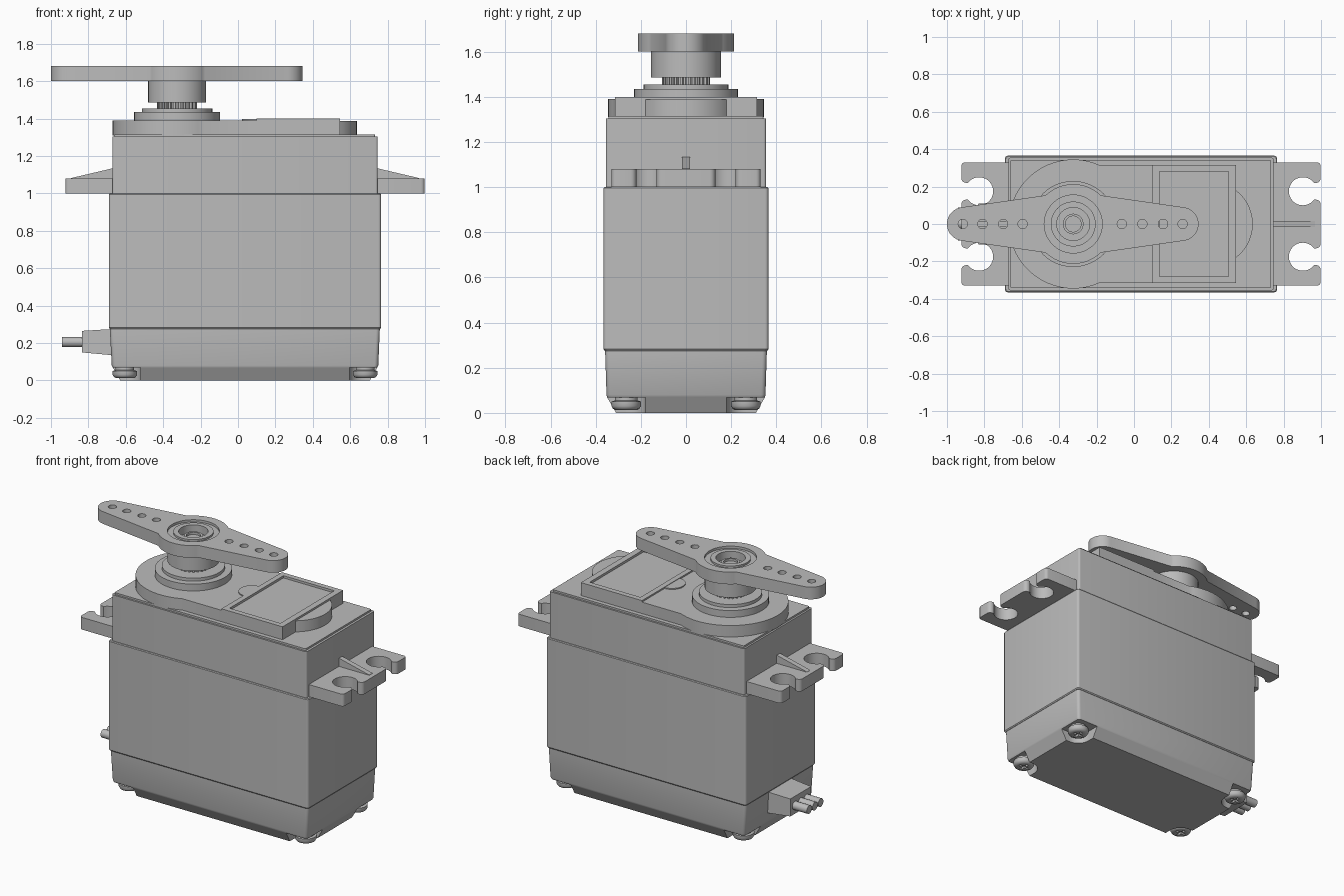
import bpy, bmesh, math

if "Cube" in bpy.data.objects:
    bpy.data.objects.remove(bpy.data.objects["Cube"], do_unlink=True)

grey = bpy.data.materials.new("plain grey")
grey.use_nodes = True
COLOUR = (0.5, 0.5, 0.5, 1)
grey.diffuse_color = COLOUR
grey.node_tree.nodes["Principled BSDF"].inputs["Base Color"].default_value = COLOUR


def arc(cx, cy, r, a0, a1, n=12):
    """Points on an arc, angles in degrees."""
    angles = [math.radians(a0 + (a1 - a0) * i / n) for i in range(n + 1)]
    return [(cx + r * math.cos(a), cy + r * math.sin(a)) for a in angles]


def circle(cx, cy, r, n=48):
    return arc(cx, cy, r, 0, 360, n)[:-1]


def rect(x0, x1, hy, r=0.0):
    """Rectangle outline symmetric in y, with optional rounded corners."""
    if not r:
        return [(x0, -hy), (x1, -hy), (x1, hy), (x0, hy)]
    pts = []
    for i, (x, y) in enumerate([(x1 - r, hy - r), (x0 + r, hy - r),
                                (x0 + r, r - hy), (x1 - r, r - hy)]):
        pts += arc(x, y, r, 90 * i, 90 * i + 90, 4)
    return pts


def loft(name, *sections, smooth=True):
    """Solid through stacked (z, outline) sections, capped at both ends."""
    bm = bmesh.new()
    rings = [[bm.verts.new((x, y, z)) for x, y in pts] for z, pts in sections]
    for a, b in zip(rings, rings[1:]):
        for i in range(len(a)):
            j = (i + 1) % len(a)
            bm.faces.new((a[i], a[j], b[j], b[i]))
    bm.faces.new(rings[0][::-1])
    bm.faces.new(rings[-1])
    bmesh.ops.recalc_face_normals(bm, faces=bm.faces)
    mesh = bpy.data.meshes.new(name)
    bm.to_mesh(mesh)
    bm.free()
    mesh.materials.append(grey)
    obj = bpy.data.objects.new(name, mesh)
    bpy.context.collection.objects.link(obj)
    if smooth:
        shade(obj)
    return obj


def prism(name, pts, z0, z1):
    return loft(name, (z0, pts), (z1, pts))


def turned(name, cx, cy, profile):
    """Round part from (radius, z) pairs."""
    return loft(name, *[(z, circle(cx, cy, r)) for r, z in profile])


def activate(obj):
    bpy.ops.object.select_all(action='DESELECT')
    obj.select_set(True)
    bpy.context.view_layer.objects.active = obj


def shade(obj):
    activate(obj)
    bpy.ops.object.shade_smooth_by_angle(angle=math.radians(35))


def cut(obj, *cutters):
    """Subtract the cutters and discard them."""
    for cutter in cutters:
        activate(obj)
        mod = obj.modifiers.new("cut", 'BOOLEAN')
        mod.operation = 'DIFFERENCE'
        mod.solver = 'EXACT'
        mod.object = cutter
        bpy.ops.object.modifier_apply(modifier=mod.name)
        bpy.data.objects.remove(cutter, do_unlink=True)
    shade(obj)


# Case: bottom cover, middle and gear section
SCREWS = [(x, y) for x in (-0.605, 0.68) for y in (-0.265, 0.265)]
cover = loft("bottom_cover",
             (0, rect(-0.63, 0.705, 0.31, 0.02)),
             (0.07, rect(-0.67, 0.745, 0.35, 0.02)),
             (0.08, rect(-0.675, 0.75, 0.352, 0.02)),
             (0.27, rect(-0.685, 0.758, 0.358, 0.02)),
             (0.285, rect(-0.685, 0.758, 0.358, 0.02)))
for x, y in SCREWS:
    sx, sy = math.copysign(1, x), math.copysign(1, y)
    cut(cover, prism("pocket", circle(x, y, 0.085), -0.05, 0.068))
    # Open the pocket towards the corner
    corner = [(x, y - 0.085 * sy), (x + 0.2 * sx, y - 0.085 * sy),
              (x + 0.2 * sx, y + 0.2 * sy), (x - 0.085 * sx, y + 0.2 * sy),
              (x - 0.085 * sx, y)]
    cut(cover, prism("pocket", corner, -0.05, 0.068))

loft("middle_case",
     (0.275, rect(-0.685, 0.76, 0.36, 0.015)),
     (0.282, rect(-0.69, 0.765, 0.365, 0.015)),
     (0.995, rect(-0.69, 0.765, 0.365, 0.015)),
     (1.0, rect(-0.686, 0.761, 0.361, 0.015)))
loft("gear_case",
     (0.99, rect(-0.672, 0.747, 0.355, 0.012)),
     (1.303, rect(-0.672, 0.747, 0.355, 0.012)),
     (1.303, rect(-0.66, 0.732, 0.343, 0.008)),
     (1.315, rect(-0.66, 0.732, 0.343, 0.008)))

# Cover screws with cross recesses
for x, y in SCREWS:
    screw = turned("cover_screw", x, y,
                   [(0.045, 0.012), (0.058, 0.018), (0.065, 0.03),
                    (0.065, 0.05), (0.05, 0.055), (0.05, 0.075)])
    for w, h in ((0.035, 0.008), (0.008, 0.035)):
        slot = [(x - w, y - h), (x + w, y - h), (x + w, y + h), (x - w, y + h)]
        cut(screw, prism("slot", slot, -0.01, 0.028))

# Mounting ears, each with two open holes and a stiffening rib
half = (arc(0.225, 0.105, 0.025, 0, 90, 6)
        + arc(0.155, 0.175, 0.075, -37, -323, 28)
        + arc(0.225, 0.245, 0.025, -90, 0, 6)
        + arc(0.23, 0.31, 0.02, 0, 90, 4) + [(-0.02, 0.33)])
ear = half + [(u, -v) for u, v in reversed(half)]
for side, wall, label in ((1, 0.748, "left"), (-1, -0.673, "right")):
    prism(label + "_ear", [(wall + side * u, v) for u, v in ear], 1.0, 1.08)
    loft(label + "_rib",
         (1.07, rect(wall - side * 0.01, wall + side * 0.22, 0.017)),
         (1.082, rect(wall - side * 0.01, wall + side * 0.22, 0.017)),
         (1.133, rect(wall - side * 0.01, wall + side * 0.003, 0.017)), smooth=False)

# Raised top: gearbox dome plate, lid with sunken panel, end bump and tab
AX = -0.325
prism("gear_plate", arc(AX, 0, 0.345, 66, 294, 48) + [(0.12, -0.315), (0.12, 0.315)],
      1.31, 1.39)
lid = prism("lid", rect(0.1, 0.545, 0.315), 1.31, 1.4)
cut(lid, prism("panel", rect(0.135, 0.505, 0.28), 1.385, 1.45))
prism("end_bump", arc(0.41, 0, 0.225, -53, 53, 24), 1.31, 1.388)
prism("tab", arc(0.101, 0, 0.08, 90, 270, 20), 1.385, 1.397)

# Bearing collar and toothed output shaft
turned("bearing_collar", AX, 0,
       [(0.23, 1.385), (0.23, 1.435), (0.188, 1.435), (0.188, 1.455)])
teeth = []
for i in range(25):
    for k, r in ((0, 0.107), (0.4, 0.107), (0.5, 0.092), (0.9, 0.092)):
        a = 2 * math.pi * (i + k) / 25
        teeth.append((AX + r * math.cos(a), r * math.sin(a)))
loft("output_shaft", (1.45, teeth), (1.5, teeth), smooth=False)

# Two-armed horn with its hub and centre screw
outline = (arc(0.255, 0, 0.09, -82, 82, 20) + arc(AX, 0, 0.213, 46, 134, 20)
           + arc(-0.91, 0, 0.09, 98, 262, 20) + arc(AX, 0, 0.213, 226, 314, 20))
horn = prism("horn", outline, 1.6, 1.68)
cut(horn, prism("bore", circle(AX, 0, 0.155), 1.55, 1.75))
for x in (-0.915, -0.81, -0.7, -0.595, -0.065, 0.045, 0.155, 0.26):
    cut(horn, prism("hole", circle(x, 0, 0.025, 20), 1.55, 1.75))
turned("horn_hub", AX, 0,
       [(0.155, 1.485), (0.155, 1.665), (0.12, 1.665), (0.12, 1.677),
        (0.088, 1.677), (0.088, 1.625), (0.055, 1.625), (0.055, 1.65),
        (0.042, 1.65), (0.042, 1.635)])

# Strain relief and three wires, lofted upright and turned to point along -x
relief = loft("strain_relief",
              (0.67, rect(-0.07, 0.07, 0.12)), (0.835, rect(-0.055, 0.06, 0.108)))
wires = [prism("wire", circle(0, y, 0.027, 20), 0.82, 0.94) for y in (-0.06, 0, 0.06)]
for obj in [relief] + wires:
    obj.rotation_euler.y = -math.pi / 2
    obj.location.z = 0.205
